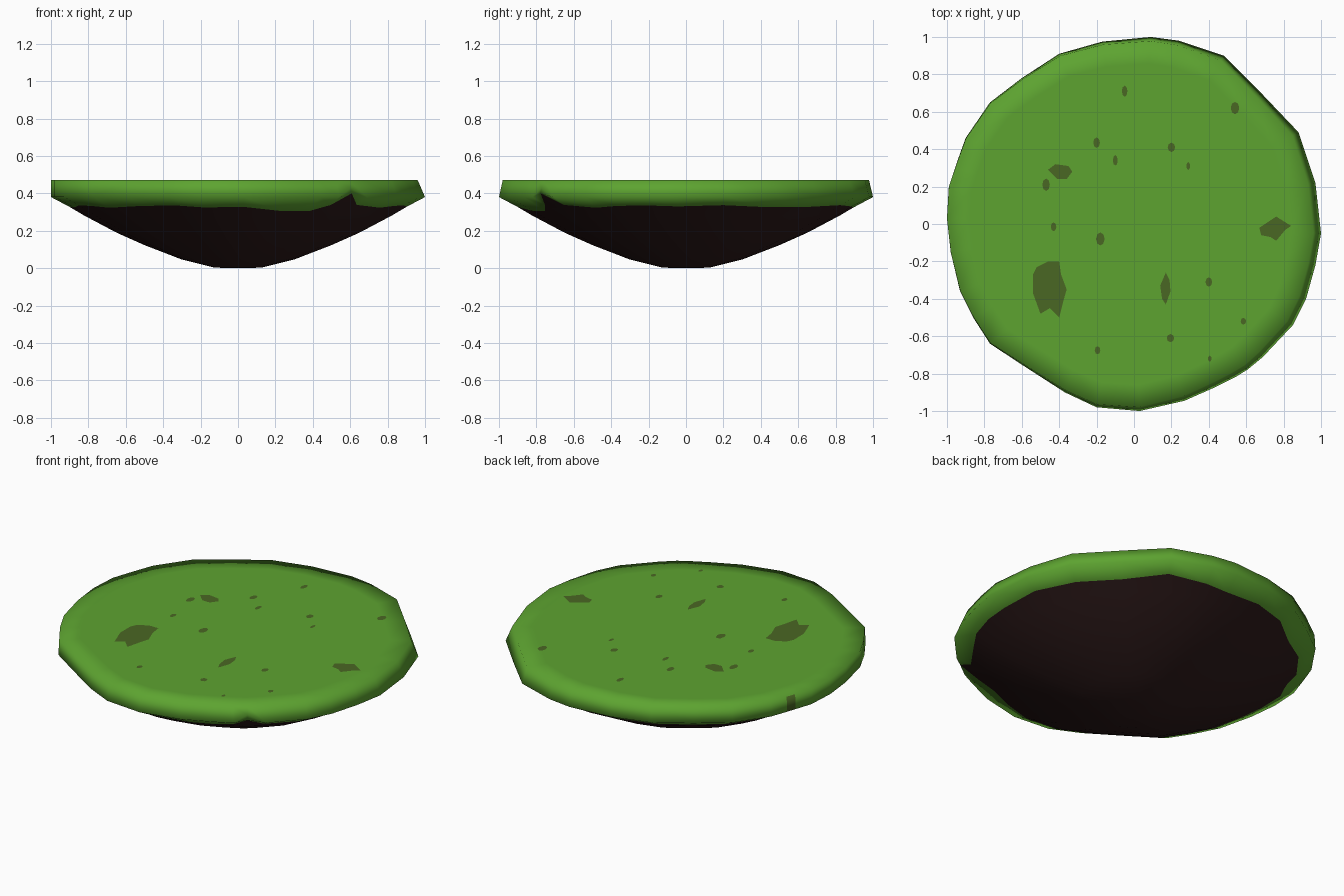
import bpy, bmesh, math

TOP = 0.472


def material(name, rgb):
    m = bpy.data.materials.new(name)
    m.diffuse_color = (*rgb, 1)
    return m


GRASS = material("grass green", (0.11, 0.37, 0.03))
SOIL = material("dark soil", (0.028, 0.011, 0.011))
MOSS = material("olive brown", (0.068, 0.135, 0.017))


def make_object(name, bm, mats):
    me = bpy.data.meshes.new(name)
    bm.to_mesh(me)
    bm.free()
    ob = bpy.data.objects.new(name, me)
    bpy.context.collection.objects.link(ob)
    for m in mats:
        me.materials.append(m)
    return ob


# Irregular plan outline of the rim, counter-clockwise from the right
outline = [(1.0, -0.05), (0.97, 0.22), (0.88, 0.49), (0.68, 0.70), (0.48, 0.90),
           (0.24, 0.98), (0.09, 1.0), (-0.17, 0.975), (-0.40, 0.91), (-0.60, 0.78),
           (-0.77, 0.65), (-0.90, 0.46), (-0.936, 0.36), (-0.955, 0.305), (-0.99, 0.2),
           (-1.0, 0.03), (-0.98, -0.15), (-0.93, -0.36), (-0.86, -0.50), (-0.77, -0.64),
           (-0.58, -0.765), (-0.37, -0.90), (-0.20, -0.98), (0.03, -1.0), (0.27, -0.945),
           (0.44, -0.87), (0.54, -0.82), (0.61, -0.78), (0.69, -0.71), (0.85, -0.54),
           (0.92, -0.40), (0.97, -0.22)]
N = len(outline)
BUMP = outline.index((0.61, -0.78))      # soil rises here
WALL_PATCH = outline.index((-0.936, 0.36))


# Island body: rings of scale and height, from the grass top to the base
def column(i):
    x, y = outline[i]
    edge = 0.98 - 0.02 * x / math.hypot(x, y)
    rim, border = (1.0, 0.38), (0.905 + 0.012 * math.sin(i * 1.9), 0.33 + 0.007 * math.sin(i * 1.9))
    if i == BUMP:
        rim, border = (0.99, 0.43), (0.997, 0.40)
    elif i in (BUMP - 1, BUMP + 1):
        border = (0.92, 0.338)
    elif i in (BUMP - 2, BUMP - 3):
        border = (0.865, 0.305)
    return [(edge - 0.12, TOP), (edge, TOP), rim, border, (0.82, 0.28), (0.65, 0.19),
            (0.5, 0.123), (0.3, 0.046), (0.13, 0.004), (0.06, 0.0)]


bm = bmesh.new()
cols = []
for i, (x, y) in enumerate(outline):
    cols.append([bm.verts.new((x * s, y * s, z)) for s, z in column(i)])
for i in range(N):
    a, b = cols[i], cols[(i + 1) % N]
    for k in range(len(a) - 1):
        f = bm.faces.new((a[k], a[k + 1], b[k + 1], b[k]))
        f.material_index = 1 if k >= 3 else 0
        if k == 1 and i == WALL_PATCH:
            f.material_index = 2
bm.faces.new([c[0] for c in cols])
bm.faces.new([c[-1] for c in reversed(cols)]).material_index = 1
bmesh.ops.recalc_face_normals(bm, faces=bm.faces)
for f in bm.faces:
    f.smooth = True
make_object("island_body", bm, [GRASS, SOIL, MOSS])

# Bare patches: four irregular shapes and a scatter of small ovals
shapes = [
    [(-0.54, -0.27), (-0.52, -0.23), (-0.46, -0.2), (-0.4, -0.2), (-0.39, -0.27), (-0.36, -0.35),
     (-0.38, -0.42), (-0.4, -0.5), (-0.45, -0.45), (-0.5, -0.48), (-0.54, -0.37)],
    [(0.67, -0.02), (0.76, 0.04), (0.84, -0.01), (0.81, -0.03), (0.76, -0.09), (0.73, -0.07), (0.68, -0.06)],
    [(-0.46, 0.29), (-0.42, 0.32), (-0.35, 0.31), (-0.33, 0.28), (-0.36, 0.24), (-0.41, 0.24)],
    [(0.14, -0.33), (0.17, -0.26), (0.19, -0.3), (0.195, -0.36), (0.17, -0.43), (0.15, -0.4)],
]
ovals = [(-0.05, 0.71, 0.015, 0.03), (0.54, 0.62, 0.023, 0.033), (-0.2, 0.435, 0.018, 0.028),
         (-0.1, 0.34, 0.013, 0.028), (0.2, 0.41, 0.02, 0.025), (0.29, 0.31, 0.01, 0.022),
         (-0.47, 0.21, 0.02, 0.033), (-0.43, -0.015, 0.015, 0.024), (-0.18, -0.08, 0.023, 0.035),
         (0.4, -0.31, 0.018, 0.025), (0.585, -0.52, 0.015, 0.018), (0.195, -0.61, 0.02, 0.022),
         (-0.195, -0.675, 0.015, 0.022), (0.405, -0.72, 0.01, 0.016)]
for cx, cy, rx, ry in ovals:
    shapes.append([(cx + rx * math.cos(t * math.pi / 4), cy + ry * math.sin(t * math.pi / 4)) for t in range(8)])

bm = bmesh.new()
for pts in shapes:
    f = bm.faces.new([bm.verts.new((x, y, TOP + 0.002)) for x, y in pts])
    f.normal_update()
    if f.normal.z < 0:
        f.normal_flip()
make_object("bare_patches", bm, [MOSS])
